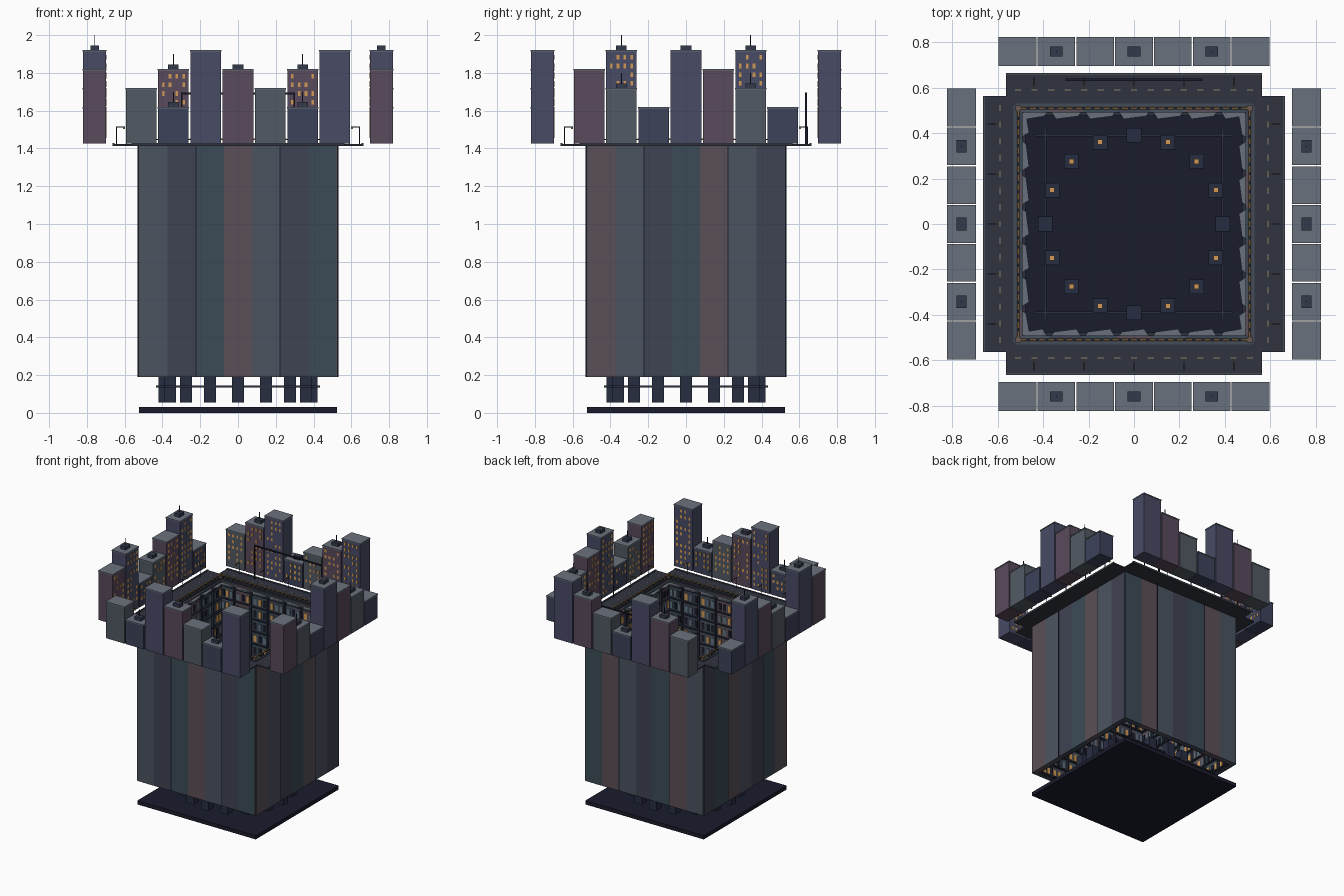
import bpy, bmesh, math, random
from mathutils import Matrix, Vector

if "Cube" in bpy.data.objects:
    bpy.data.objects.remove(bpy.data.objects["Cube"])

random.seed(7)
parts, mats = {}, {}


def lin(c):
    return c / 12.92 if c <= 0.04045 else ((c + 0.055) / 1.055) ** 2.4


def material(hexcol):
    if hexcol not in mats:
        m = bpy.data.materials.new("colour_" + hexcol)
        rgb = [lin(int(hexcol[i:i + 2], 16) / 255) for i in (0, 2, 4)]
        m.diffuse_color = (*rgb, 1)
        m.use_nodes = True
        m.node_tree.nodes["Principled BSDF"].inputs["Base Color"].default_value = m.diffuse_color
        mats[hexcol] = m
    return mats[hexcol]


def part(name, col):
    if name not in parts:
        parts[name] = (bmesh.new(), col)
    return parts[name][0]


def turn(side):
    return Matrix.Rotation(side * math.pi / 2, 4, 'Z')


def box(name, col, x0, x1, y0, y1, z0, z1, side=0):
    """Axis-aligned box on the front side, turned to one of four sides."""
    mid = Vector(((x0 + x1) / 2, (y0 + y1) / 2, (z0 + z1) / 2))
    m = turn(side) @ Matrix.Translation(mid) @ Matrix.Diagonal((x1 - x0, y1 - y0, z1 - z0, 1))
    bmesh.ops.create_cube(part(name, col), size=1, matrix=m)


def prism(name, col, pts, z0, z1, side=0):
    """Flat outline raised from z0 to z1."""
    bm = part(name, col)
    f = bm.faces.new([bm.verts.new(turn(side) @ Vector((x, y, z0))) for x, y in pts])
    up = bmesh.ops.extrude_face_region(bm, geom=[f])
    bmesh.ops.translate(bm, vec=(0, 0, z1 - z0),
                        verts=[v for v in up["geom"] if isinstance(v, bmesh.types.BMVert)])
    bmesh.ops.recalc_face_normals(bm, faces=bm.faces[:])


DARK, STEEL, ROOF = "1a1c2c", "2b3040", "6a717d"
AMBER, GOLD, COOL = "d09a55", "b98535", "5d6f80"
TOWERS = [("grey", "525a63", 1.72), ("blue", "3d425a", 1.62),
          ("violet", "484b66", 1.92), ("mauve", "5a4a5c", 1.82)]
STRIPS = [("slate", "4b5460"), ("indigo", "3f4252"), ("teal", "3b4b57"), ("brown", "5b4f57")]

# floor of the pit
box("pit_floor", DARK, -.525, .525, -.525, .525, 0, .03)

# ring of small blocks at the bottom, with lights on most roofs
for i in range(16):
    a = i * math.tau / 16
    x, y = .39 * math.cos(a), .39 * math.sin(a)
    box("deep_block", "272d42", x - .032, x + .032, y - .032, y + .032, .055, .22)
    if i % 4:
        box("deep_light", AMBER, x - .011, x + .011, y - .011, y + .011, .22, .228)

for s in range(4):
    # low cross beams
    box("deep_beam", STEEL, -.435, .435, -.396, -.386, .134, .144, s)

    # shaft wall strips with facades looking into the pit
    w = 1.045 / 7
    for k in range(7):
        name, col = STRIPS[(k - s) % 4]
        x0 = -.5225 + k * w
        x1 = x0 + w
        box("wall_" + name, col, x0, x1, -.528, -.492, .19, 1.413, s)
        lo, hi = max(x0, -.5), min(x1, .5)
        prism("facade_cornice", ROOF, [(lo, -.508), (hi, -.508), (hi - .03, -.462), (lo + .02, -.475)],
              1.39, 1.40, s)
        box("facade_pier", STEEL, lo - .005, lo + .005, -.495, -.475, .19, 1.39, s)
        for f in range(12):
            z = .215 + f * .0985
            for c in range(3):
                xm = lo + (hi - lo) * (c + .75) / 3.5
                lit = random.random()
                kind = ("amber", AMBER) if lit < .3 else ("cool", COOL) if lit < .75 else ("dark", DARK)
                box("facade_window_" + kind[0], kind[1], xm - .012, xm + .012,
                    -.494, -.488, z, z + .052, s)
    for f in range(13):
        z = .195 + f * .0985
        box("facade_floor_ledge", STEEL, -.49, .49, -.493, -.478, z, z + .008, s)
    for x in (-.222, .222):
        box("outer_pipe", DARK, x - .003, x + .003, -.531, -.527, .19, 1.413, s)

    # street ledge, kerb and lane dashes
    box("street", "30343f", -.5625, .5625, -.665, -.505, 1.414, 1.424, s)
    box("street_kerb", "454c58", -.5625, .5625, -.665, -.655, 1.424, 1.43, s)
    box("street_kerb", "454c58", -.5225, .5225, -.53, -.517, 1.424, 1.429, s)
    for k in range(-7, 8):
        box("lane_dash", "8f8468", k * .073 - .014, k * .073 + .014, -.592, -.588, 1.424, 1.4255, s)

    # railing round the pit with a string of lights
    box("railing", STEEL, -.51, .51, -.513, -.507, 1.444, 1.449, s)
    box("railing_corner", "6a5a50", .498, .522, -.522, -.498, 1.414, 1.455, s)
    for k in range(-12, 13):
        x = k * .0405
        box("railing_post", STEEL, x - .002, x + .002, -.512, -.508, 1.42, 1.446, s)
        box("railing_light", GOLD, x - .013, x + .013, -.514, -.506, 1.448, 1.453, s)

    # street lamps
    for k in range(-2, 3):
        x = k * .22
        box("lamp_post", STEEL, x - .002, x + .002, -.645, -.641, 1.424, 1.515, s)
        box("lamp_arm", STEEL, x - .002, x + .002, -.645, -.598, 1.511, 1.515, s)
        box("lamp_head", AMBER, x - .005, x + .005, -.61, -.597, 1.504, 1.511, s)

    # row of towers behind the street
    for k in range(7):
        name, col, top = TOWERS[(k - s) % 4]
        x = (k - 3) * .171
        box("tower_" + name, col, x - .081, x + .081, -.82, -.698, 1.425, top - .008, s)
        box("tower_roof", ROOF, x - .083, x + .083, -.823, -.695, top - .008, top, s)
        if k % 2:
            box("roof_box", "343a4c", x - .028, x + .028, -.781, -.737, top, top + .025, s)
        if k in (1, 5):
            box("antenna", STEEL, x - .002, x + .002, -.761, -.757, top + .025, top + .08, s)
        rows = int((top - 1.46) / .046)
        for r in range(rows):
            z = top - .05 - r * .046
            for c in range(4):
                if random.random() < .7:
                    xm = x + (c - 1.5) * .036
                    box("tower_window", AMBER, xm - .007, xm + .007, -.699, -.6955, z, z + .025, s)

# overhead frame on the back street
for x in (-.297, .297):
    box("gantry_post", DARK, x - .004, x + .004, -.64, -.63, 1.424, 1.695, 2)
box("gantry_beam", DARK, -.301, .301, -.64, -.63, 1.685, 1.695, 2)

# turn every collected part into an object
for name, (bm, col) in parts.items():
    me = bpy.data.meshes.new(name)
    bm.to_mesh(me)
    bm.free()
    me.materials.append(material(col))
    bpy.context.collection.objects.link(bpy.data.objects.new(name, me))
